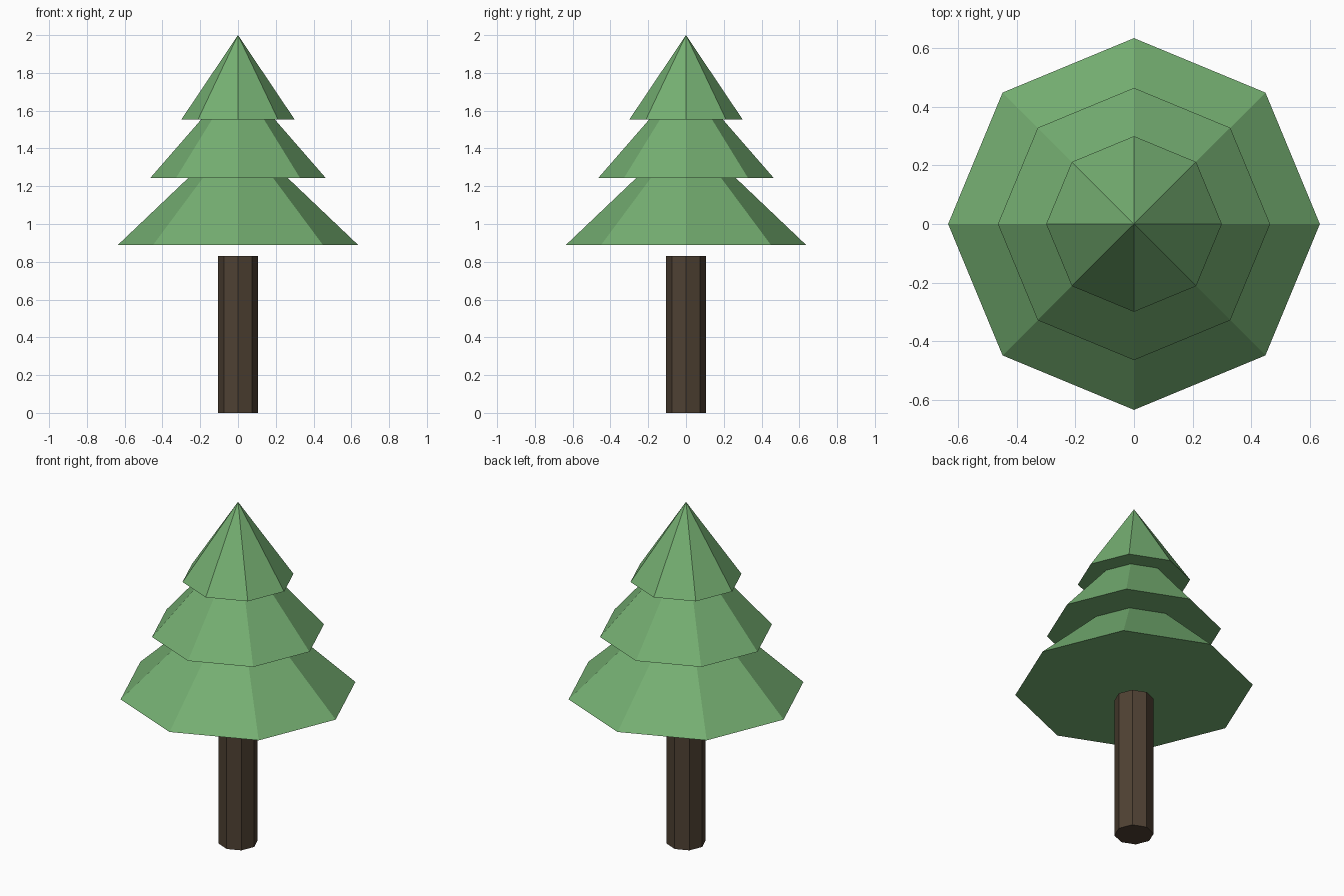
import bpy, bmesh, math

if "Cube" in bpy.data.objects:
    bpy.data.objects.remove(bpy.data.objects["Cube"])

SIDES = 8


def material(name, rgb):
    m = bpy.data.materials.new(name)
    m.diffuse_color = (*rgb, 1.0)
    m.use_nodes = True
    m.node_tree.nodes["Principled BSDF"].inputs["Base Color"].default_value = m.diffuse_color
    return m


def lathe(name, profile, mat):
    """Turn a closed (radius, z) profile into an eight-sided solid with corners on the axes."""
    bm = bmesh.new()
    rings = []
    for r, z in profile:
        if r == 0:
            rings.append([bm.verts.new((0, 0, z))] * SIDES)
        else:
            rings.append([bm.verts.new((r * math.cos(math.tau * i / SIDES),
                                        r * math.sin(math.tau * i / SIDES), z))
                          for i in range(SIDES)])
    bm.faces.new(rings[0][::-1])
    for a, b in zip(rings, rings[1:]):
        for i in range(SIDES):
            j = (i + 1) % SIDES
            corners = [a[i], a[j], b[j], b[i]]
            bm.faces.new(list(dict.fromkeys(corners)))
    if profile[-1][0] > 0:
        bm.faces.new(rings[-1])
    bmesh.ops.recalc_face_normals(bm, faces=bm.faces[:])
    mesh = bpy.data.meshes.new(name)
    bm.to_mesh(mesh)
    bm.free()
    mesh.materials.append(mat)
    obj = bpy.data.objects.new(name, mesh)
    bpy.context.collection.objects.link(obj)
    return obj


leaf_green = material("leaf green", (0.178, 0.43, 0.168))
bark_brown = material("bark brown", (0.078, 0.053, 0.033))

# Trunk, ending just under the foliage
lathe("trunk", [(0.105, 0), (0.105, 0.83)], bark_brown)

# Three stacked foliage tiers with flat undersides
lathe("foliage", [(0.635, 0.89), (0.264, 1.243),
                  (0.465, 1.243), (0.195, 1.553),
                  (0.30, 1.553), (0, 2.0)], leaf_green)
